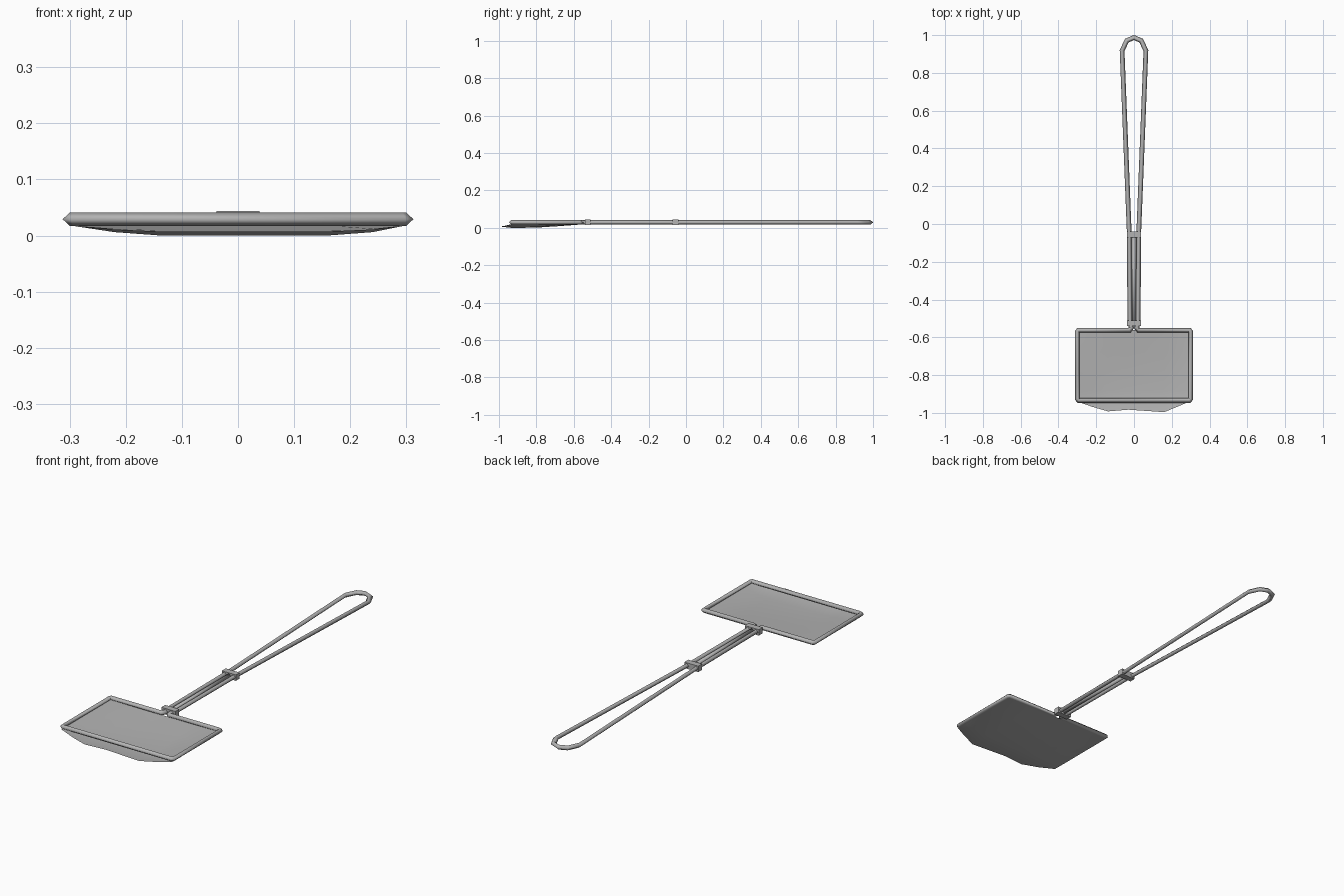
import bpy, bmesh
from mathutils import Vector

cube = bpy.data.objects.get("Cube")
if cube:
    bpy.data.objects.remove(cube, do_unlink=True)

steel = bpy.data.materials.new("grey steel")
steel.use_nodes = True
GREY = (0.45, 0.45, 0.45, 1)
steel.diffuse_color = GREY
steel.node_tree.nodes["Principled BSDF"].inputs["Base Color"].default_value = GREY

WIRE_Z = 0.029
UP = Vector((0, 0, 1))


def finish(name, bm, smooth):
    bmesh.ops.recalc_face_normals(bm, faces=bm.faces)
    for f in bm.faces:
        f.smooth = smooth
    mesh = bpy.data.meshes.new(name)
    bm.to_mesh(mesh)
    bm.free()
    mesh.materials.append(steel)
    obj = bpy.data.objects.new(name, mesh)
    bpy.context.collection.objects.link(obj)
    return obj


def wire(name, path, closed, r=0.0125):
    """Sweep a four-sided section along a flat path with mitred corners."""
    bm = bmesh.new()
    pts = [Vector((x, y, WIRE_Z)) for x, y in path]
    n = len(pts)
    rings = []
    for i, p in enumerate(pts):
        a = pts[i - 1] if closed or i > 0 else p
        b = pts[(i + 1) % n] if closed or i < n - 1 else p
        d1, d2 = (p - a).normalized(), (b - p).normalized()
        d1, d2 = (d1 if d1.length else d2), (d2 if d2.length else d1)
        side = UP.cross(d1 + d2).normalized()
        side *= r / max(0.5, side.dot(UP.cross(d1)))
        rise = UP * r * 0.95
        rings.append([bm.verts.new(p + o) for o in (side, rise, -side, -rise)])
    for i in range(n if closed else n - 1):
        a, b = rings[i], rings[(i + 1) % n]
        for k in range(4):
            j = (k + 1) % 4
            bm.faces.new((a[k], a[j], b[j], b[k]))
    if not closed:
        bm.faces.new(rings[0])
        bm.faces.new(rings[-1])
    return finish(name, bm, True)


# One bent wire forms both the handle loop and the rectangular rim
half = [(0.038, 0.971), (0.063, 0.918), (0.025, -0.05), (0.022, -0.53),
        (0.013, -0.548), (0.024, -0.562), (0.293, -0.562), (0.30, -0.57),
        (0.30, -0.926), (0.293, -0.934)]
loop = [(0, 0.987)] + half + [(-x, y) for x, y in reversed(half)]
wire("handle_and_rim", loop, True)

# Straight rod between the two grip wires
wire("middle_rod", [(0, -0.53), (0, -0.055)], False)

# Flat collars clamping the wires together
for name, y in (("upper_collar", -0.056), ("lower_collar", -0.525)):
    bm = bmesh.new()
    bmesh.ops.create_cube(bm, size=1)
    bmesh.ops.scale(bm, verts=bm.verts, vec=(0.076, 0.03, 0.029))
    bmesh.ops.translate(bm, verts=bm.verts, vec=(0, y, WIRE_Z))
    finish(name, bm, False)

# Sagging sheet: columns hold x, floor height and the y of the front lip
columns = [(-0.30, 0.018, -0.94), (-0.22, 0.006, -0.968), (-0.138, 0, -0.992),
           (-0.03, 0, -0.983), (0.16, 0, -0.996), (0.24, 0.006, -0.963),
           (0.30, 0.018, -0.937)]
rows = [(-0.56, 0), (-0.68, 0.5), (-0.79, 0.9), (-0.88, 1), (-0.935, 1), (None, 0.6)]
RIM = 0.018
bm = bmesh.new()
grid = [[bm.verts.new((x, lip if y is None else y, RIM + (floor - RIM) * f))
         for x, floor, lip in columns] for y, f in rows]
for lo, hi in zip(grid, grid[1:]):
    for i in range(len(columns) - 1):
        bm.faces.new((lo[i], hi[i], hi[i + 1], lo[i + 1]))
sheet = finish("sagging_sheet", bm, True)
# Make the sheet face upward
if sheet.data.polygons[0].normal.z < 0:
    sheet.data.flip_normals()
